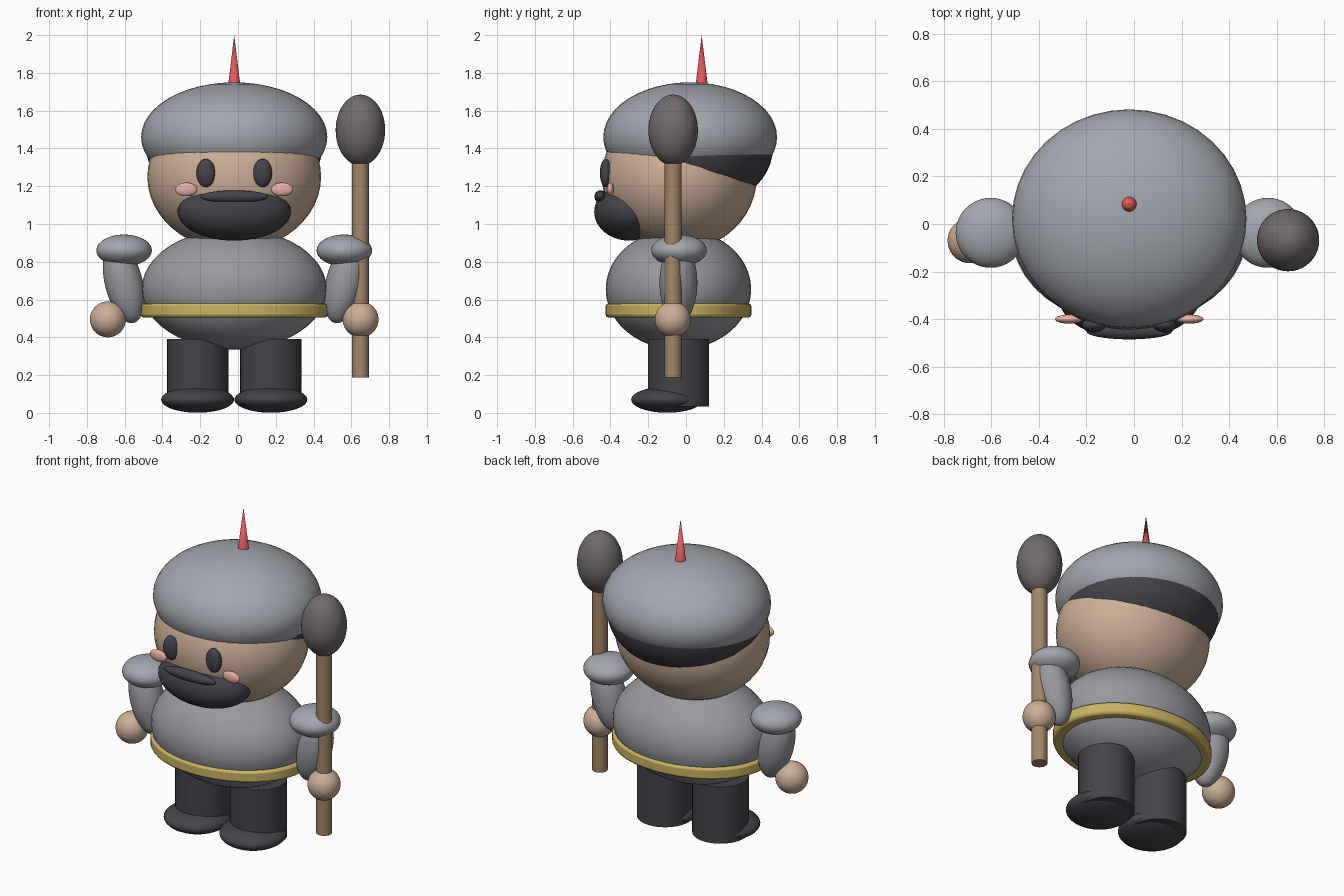
import bpy
from math import radians

if "Cube" in bpy.data.objects:
    bpy.data.objects.remove(bpy.data.objects["Cube"])

CX = -0.02  # symmetry axis of the figure


def material(name, rgb):
    m = bpy.data.materials.new(name)
    m.diffuse_color = (*rgb, 1)
    m.use_nodes = True
    m.node_tree.nodes["Principled BSDF"].inputs["Base Color"].default_value = m.diffuse_color
    return m


STEEL = material("steel", (0.36, 0.38, 0.42))
CLOTH = material("cloth", (0.31, 0.32, 0.35))
SKIN = material("skin", (0.60, 0.43, 0.31))
DARK = material("dark", (0.06, 0.055, 0.07))
GOLD = material("gold", (0.58, 0.45, 0.12))
WOOD = material("wood", (0.36, 0.24, 0.14))
STONE = material("stone", (0.17, 0.145, 0.15))
PINK = material("pink", (0.80, 0.43, 0.38))
RED = material("red", (0.75, 0.10, 0.10))


def finish(name, mat, size):
    ob = bpy.context.object
    ob.name = name
    ob.scale = size
    bpy.ops.object.transform_apply(location=False, rotation=False, scale=True)
    ob.data.materials.append(mat)
    bpy.ops.object.shade_smooth_by_angle(angle=radians(40))
    return ob


def ball(name, loc, size, mat, tilt=0):
    bpy.ops.mesh.primitive_uv_sphere_add(segments=40, ring_count=24, radius=1, location=loc)
    ob = finish(name, mat, size)
    ob.rotation_euler.y = radians(tilt)
    return ob


def tube(name, x, y, z0, z1, rx, ry, mat, top=1.0):
    bpy.ops.mesh.primitive_cone_add(vertices=40, radius1=1, radius2=top, depth=1,
                                    location=(x, y, (z0 + z1) / 2))
    return finish(name, mat, (rx, ry, z1 - z0))


# Torso and belt
ball("torso", (CX, -0.04, 0.655), (0.49, 0.385, 0.32), CLOTH)
belt = tube("belt", CX, -0.04, 0.505, 0.58, 0.495, 0.386, GOLD)
bevel = belt.modifiers.new("rounded_edge", 'BEVEL')
bevel.width = 0.015
bevel.segments = 2

# Head, hair and helmet
ball("head", (CX, -0.035, 1.25), (0.46, 0.41, 0.39), SKIN)
ball("hair", (CX, 0.03, 1.40), (0.465, 0.43, 0.326), DARK)
ball("helmet", (CX, 0.022, 1.46), (0.493, 0.46, 0.29), STEEL)
tube("helmet_spike", CX, 0.083, 1.72, 2.0, 0.034, 0.034, RED, top=0.0)

# Face
ball("beard", (CX, -0.30, 1.065), (0.30, 0.186, 0.153), DARK)
ball("moustache", (CX, -0.452, 1.145), (0.18, 0.033, 0.033), DARK)

# Paired parts
for side, s in (("left", -1), ("right", 1)):
    ball(side + "_eye", (CX + s * 0.15, -0.425, 1.27), (0.05, 0.031, 0.075), DARK)
    ball(side + "_cheek", (CX + s * 0.254, -0.40, 1.183), (0.058, 0.019, 0.036), PINK)
    ball(side + "_shoulder", (CX + s * 0.583, -0.037, 0.86), (0.147, 0.147, 0.084), STEEL)
    ball(side + "_arm", (CX + s * 0.585, -0.04, 0.69), (0.10, 0.10, 0.22), CLOTH, tilt=s * 14)
    ball(side + "_hand", (CX + s * 0.669, -0.07, 0.495), (0.095, 0.095, 0.095), SKIN)
    tube(side + "_leg", CX + s * 0.193, -0.04, 0.035, 0.392, 0.162, 0.162, DARK)
    ball(side + "_foot", (CX + s * 0.194, -0.10, 0.07), (0.193, 0.19, 0.069), DARK)

# Club held in the right hand
tube("club_shaft", 0.648, -0.068, 0.187, 1.40, 0.045, 0.045, WOOD)
ball("club_head", (0.648, -0.068, 1.497), (0.131, 0.131, 0.188), STONE)
